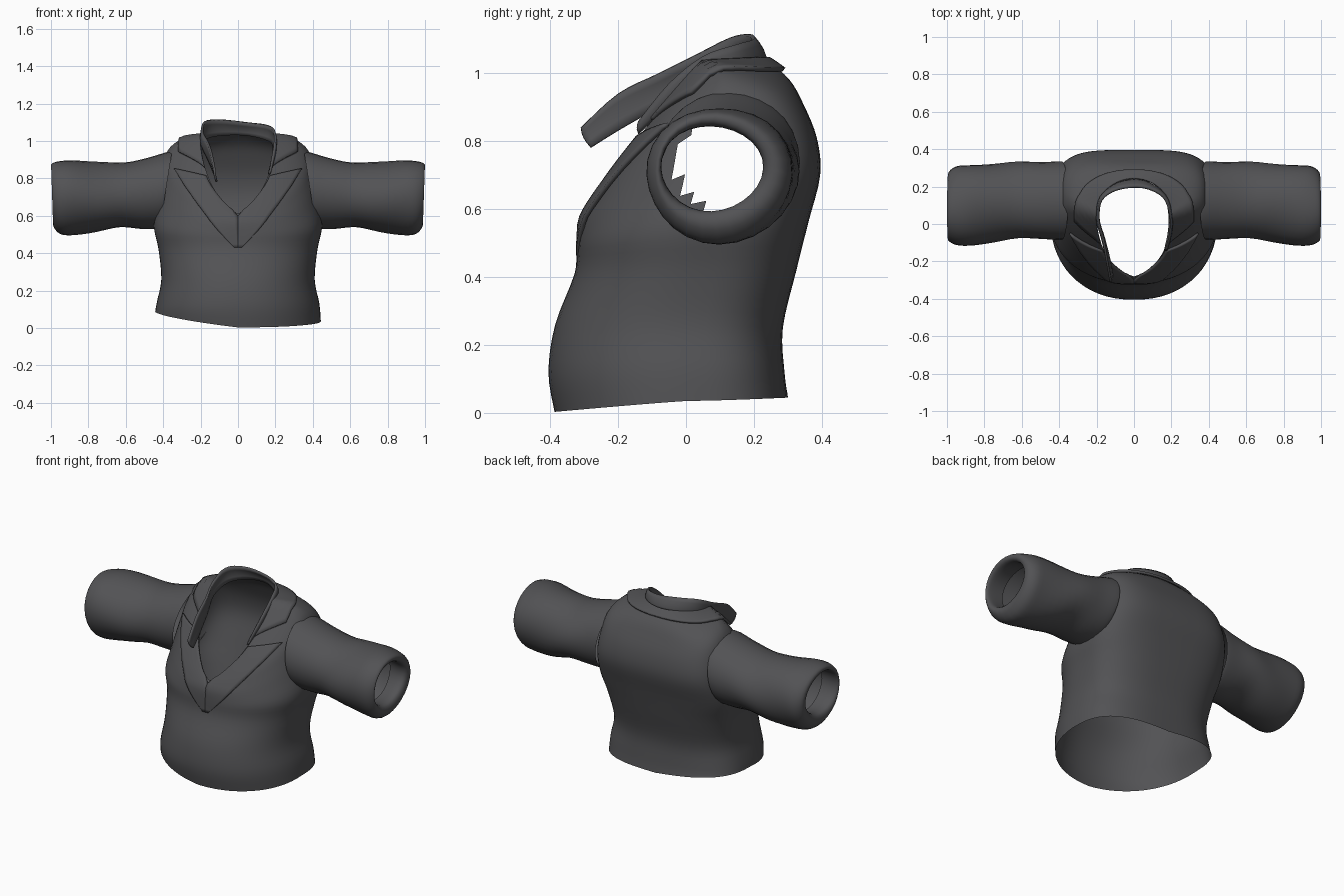
import bpy, bmesh, math
from mathutils import Vector
from mathutils.bvhtree import BVHTree

if "Cube" in bpy.data.objects:
    bpy.data.objects.remove(bpy.data.objects["Cube"])

cloth = bpy.data.materials.new("charcoal cloth")
cloth.diffuse_color = (0.085, 0.085, 0.09, 1)
cloth.use_nodes = True
cloth.node_tree.nodes["Principled BSDF"].inputs["Base Color"].default_value = cloth.diffuse_color


def make(name, bm, angle=50):
    me = bpy.data.meshes.new(name)
    bm.to_mesh(me)
    bm.free()
    ob = bpy.data.objects.new(name, me)
    bpy.context.collection.objects.link(ob)
    me.materials.append(cloth)
    bpy.ops.object.select_all(action='DESELECT')
    ob.select_set(True)
    bpy.context.view_layer.objects.active = ob
    bpy.ops.object.shade_smooth_by_angle(angle=math.radians(angle))
    return ob


def grid(rows, closed=False, flip=False):
    """Skin a list of equal-length point rows with quads."""
    bm = bmesh.new()
    vs = [[bm.verts.new(p) for p in r] for r in rows]
    n = len(rows[0])
    for a, b in zip(vs, vs[1:]):
        for j in range(n if closed else n - 1):
            k = (j + 1) % n
            f = (a[j], a[k], b[k], b[j])
            bm.faces.new(f[::-1] if flip else f)
    bm.normal_update()
    return bm


def smooth(keys, t):
    """Catmull-Rom interpolation through equally spaced keys."""
    i = max(0, min(int(t), len(keys) - 2))
    u = t - i
    out = []
    for p1, p2, p0, p3 in zip(keys[i], keys[i + 1], keys[max(i - 1, 0)], keys[min(i + 2, len(keys) - 1)]):
        out.append(p1 + 0.5 * u * (p2 - p0 + u * (2*p0 - 5*p1 + 4*p2 - p3 + u * (3*(p1 - p2) + p3 - p0))))
    return out


# torso rings: half width, front y, front z, side y, side z, back y, back z, back roundness
BODY = [
    (.443, -.387, .003, .00, .035, .30, .045, .70),
    (.435, -.405, .12, .00, .13, .29, .12, .70),
    (.41, -.385, .26, .00, .26, .285, .25, .70),
    (.425, -.328, .41, .02, .42, .325, .42, .66),
    (.45, -.318, .50, .04, .55, .36, .56, .60),
    (.43, -.312, .555, .08, .70, .395, .70, .52),
    (.405, -.303, .58, .10, .84, .385, .81, .52),
    (.375, -.295, .595, .11, .95, .345, .91, .58),
    (.30, -.287, .605, .09, 1.01, .305, .98, .75),
    (.20, -.28, .61, .05, 1.03, .24, 1.04, 1.0),
]


def body(deg, t):
    w, yf, zf, ys, zs, yb, zb, e = smooth(BODY, t)
    s, c = math.sin(math.radians(deg)), math.cos(math.radians(deg))
    front = c > 0
    k = abs(c)
    p = 0.92 if front else e
    x = w * math.copysign(abs(s) ** p, s)
    ky = k ** p
    if front:                              # rings sharpen into a V at the neck
        v = 1 - abs((deg + 180) % 360 - 180) / 90
        m = .5 * min(1, max(0, (t - 4) / 4))
        k += (v - k) * m
        ky += (v - ky) * m * .6
    y = ys + ((yf if front else yb) - ys) * ky
    z = zs + ((zf if front else zb) - zs) * k
    z += 0.12 * max(0, -x) * max(0, 1 - t)  # hem rides up on one side
    return Vector((x, y, z))


def body_normal(deg, t):
    a = body(deg + 1, t) - body(deg - 1, t)
    b = body(deg, min(t + .05, 9)) - body(deg, t - .05)
    return a.cross(b).normalized()


# torso shell with open hem, neck and armholes
bm = grid([[body(d, t / 4) for d in range(0, 360, 6)] for t in range(37)], closed=True)
tree = BVHTree.FromBMesh(bm)
holes = []
for f in bm.faces:
    c = f.calc_center_median()
    if abs(c.x) > .3 and (c.y - .115) ** 2 + (c.z - .725) ** 2 < .145 ** 2:
        holes.append(f)
bmesh.ops.delete(bm, geom=holes, context='FACES')
make("jacket_body", bm)

# sleeves with a rolled cuff: x, centre z, radius z, centre y, radius y, slant at the armhole
SLEEVE = [
    (.385, .74, .205, .125, .21, .16), (.41, .735, .205, .125, .21, .14),
    (.50, .72, .19, .125, .205, .08), (.62, .71, .172, .127, .205, .03),
    (.75, .70, .187, .115, .21, 0), (.88, .70, .20, .10, .215, 0),
    (.95, .70, .195, .095, .21, 0), (.99, .71, .17, .09, .185, -.03),
    (.99, .715, .14, .08, .16, -.03), (.96, .72, .125, .075, .15, 0),
    (.88, .72, .13, .08, .155, 0),
]
for side, label in ((1, "right"), (-1, "left")):
    rows = []
    for i in range(31):
        x, zc, rz, yc, ry, slant = smooth(SLEEVE, i / 3)
        row = []
        for j in range(28):
            a = 2 * math.pi * j / 28
            fold = 1 + .02 * math.sin(3 * a + 14 * x) * min(1, max(0, (x - .45) * 4))
            dz = rz * fold * math.sin(a)
            px = min(x - slant * dz, 1)
            row.append((side * px, yc + ry * fold * math.cos(a), zc + dz))
        rows.append(row)
    make("sleeve_" + label, grid(rows, closed=True, flip=side < 0))


def thicken(ob, depth):
    m = ob.modifiers.new("thickness", 'SOLIDIFY')
    m.thickness = depth
    m.offset = -1


# folded jacket collar running round the neck, with slanted ends for the notch
rows = []
for i in range(9):
    u = i / 8
    start = 60 + 19 * u
    row = []
    for j in range(49):
        d = start + (360 - 2 * start) * j / 48
        side_bulge = max(0, 1 - abs(min(d, 360 - d) - start) / 25)   # pointed collar tips
        back = max(0, -math.cos(math.radians(d)))
        t = 9 - (1.0 - .35 * back + .22 * side_bulge) * u
        row.append(body(d, t) + body_normal(d, t - .03) * (.010 + .006 * u))
    rows.append(row)
thicken(make("jacket_collar", grid(rows, flip=True)), .014)

# lapels draped on the chest: (inner x, z, outer x, z) seen from the front
LAPEL = [(.0, .43, .02, .43), (.0, .53, .115, .53), (.008, .615, .18, .615),
         (.085, .685, .235, .69), (.14, .755, .29, .77), (.168, .81, .335, .845)]


def drape(x, z, lift):
    hit, nor, _, _ = tree.ray_cast(Vector((x, -1, z)), Vector((0, 1, 0)))
    if hit is None or hit.y > .1:
        hit, nor, _, _ = tree.find_nearest(Vector((x, -.2, z)))
    if nor.y > 0:
        nor = -nor
    return hit + nor * lift


for side, label in ((1, "right"), (-1, "left")):
    rows = []
    for i in range(21):
        a, b, c, d = smooth(LAPEL, i / 4)
        rise = min(1, i / 6)               # lapel melts into the front at its foot
        rows.append([drape(side * (a + (c - a) * j / 8), b + (d - b) * j / 8, (.010 + .008 * j / 8) * rise)
                     for j in range(9)])
    thicken(make("lapel_" + label, grid(rows, flip=side < 0)), .014)

# upright shirt collar, its left end hanging forward: bottom point, top point
COLLAR = [
    (-.12, -.28, .78, -.13, -.31, .84), (-.135, -.2, .83, -.15, -.2, .94),
    (-.165, -.08, .90, -.17, -.08, 1.0), (-.195, .03, .97, -.195, .02, 1.05),
    (-.175, .15, 1.01, -.18, .13, 1.105), (-.08, .225, 1.03, -.09, .19, 1.115),
    (.05, .235, 1.03, .05, .20, 1.10), (.165, .16, 1.0, .16, .15, 1.085),
    (.195, .05, .97, .20, .05, 1.05), (.19, -.05, .90, .20, -.05, .97),
    (.17, -.14, .82, .175, -.14, .86),
]
rows = []
for i in range(41):
    p = smooth(COLLAR, i / 4)
    lo, hi = Vector(p[:3]), Vector(p[3:])
    out = Vector((lo.x, lo.y, 0)).normalized() * .008
    rows.append([lo.lerp(hi, j / 4) + out * math.sin(math.pi * j / 4) for j in range(5)])
thicken(make("shirt_collar", grid(rows, flip=False)), .012)
